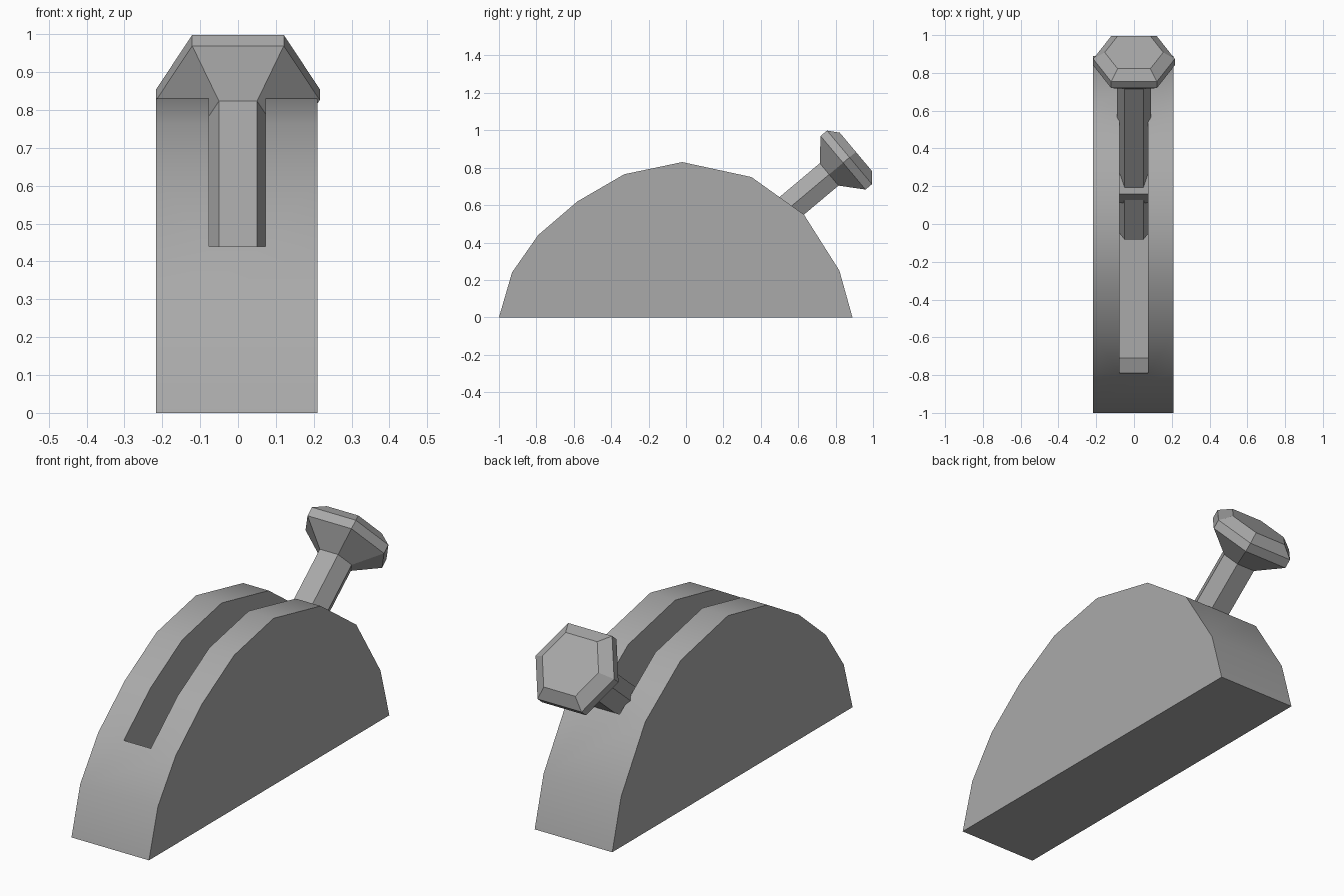
import bpy
import bmesh
import math
from mathutils import Vector

cube = bpy.data.objects.get("Cube")
if cube:
    bpy.data.objects.remove(cube)

grey = bpy.data.materials.new("plain grey")
grey.use_nodes = True
colour = (0.4, 0.4, 0.4, 1)
grey.diffuse_color = colour
grey.node_tree.nodes["Principled BSDF"].inputs["Base Color"].default_value = colour


def loft(name, rings):
    """Skin a list of equal-length point rings and cap both ends."""
    bm = bmesh.new()
    loops = [[bm.verts.new(p) for p in ring] for ring in rings]
    for a, b in zip(loops, loops[1:]):
        for i in range(len(a)):
            j = (i + 1) % len(a)
            bm.faces.new((a[i], a[j], b[j], b[i]))
    bm.faces.new(loops[0])
    bm.faces.new(loops[-1])
    bmesh.ops.recalc_face_normals(bm, faces=bm.faces)
    mesh = bpy.data.meshes.new(name)
    bm.to_mesh(mesh)
    bm.free()
    mesh.materials.append(grey)
    obj = bpy.data.objects.new(name, mesh)
    bpy.context.collection.objects.link(obj)
    return obj


def extrude_x(name, profile, x0, x1):
    return loft(name, [[(x, y, z) for y, z in profile] for x in (x0, x1)])


# Domed housing
dome = [(-1, 0), (-0.93, 0.24), (-0.79, 0.44), (-0.58, 0.62), (-0.33, 0.765),
        (-0.02, 0.83), (0.35, 0.75), (0.63, 0.55), (0.82, 0.25), (0.89, 0)]
housing = extrude_x("housing", dome, -0.217, 0.21)

# Slot cut down through the top of the housing
slot = [(-0.71, 0.08), (-0.79, 0.44), (-0.79, 1), (0.63, 1), (0.63, 0.55), (0.56, 0.08)]
cutter = extrude_x("slot_cutter", slot, -0.076, 0.073)
cutter.hide_render = True
cut = housing.modifiers.new("slot", "BOOLEAN")
cut.operation = "DIFFERENCE"
cut.solver = "EXACT"
cut.object = cutter
bpy.context.view_layer.objects.active = housing
housing.select_set(True)
bpy.ops.object.modifier_apply(modifier=cut.name)
bpy.data.objects.remove(cutter)
bpy.ops.object.shade_smooth_by_angle(angle=math.radians(30))

# Tilted lever axis, with a six-sided section at each station
base = Vector((0, 0.57, 0.60))
along = Vector((0, 0.766, 0.643))
across = Vector((0, -0.643, 0.766))
hexagon = [(1, 0), (0.56, 0.866), (-0.56, 0.866), (-1, 0), (-0.56, -0.866), (0.56, -0.866)]


def section(t, r):
    return [base + along * t + across * (v * r) + Vector((u * r, 0, 0)) for u, v in hexagon]


# Lever shaft and flared knob
loft("lever_shaft", [section(-0.787, 0.09), section(0.256, 0.09)])
loft("lever_knob", [section(t, r) for t, r in
                    ((0.255, 0.09), (0.352, 0.216), (0.397, 0.216), (0.442, 0.155))])

# Six-sided pivot bar across the slot
pivot = [(0.21 + 0.1 * math.cos(math.pi * k / 3), 0.30 + 0.1 * math.sin(math.pi * k / 3))
         for k in range(6)]
extrude_x("pivot_bar", pivot, -0.09, 0.09)
